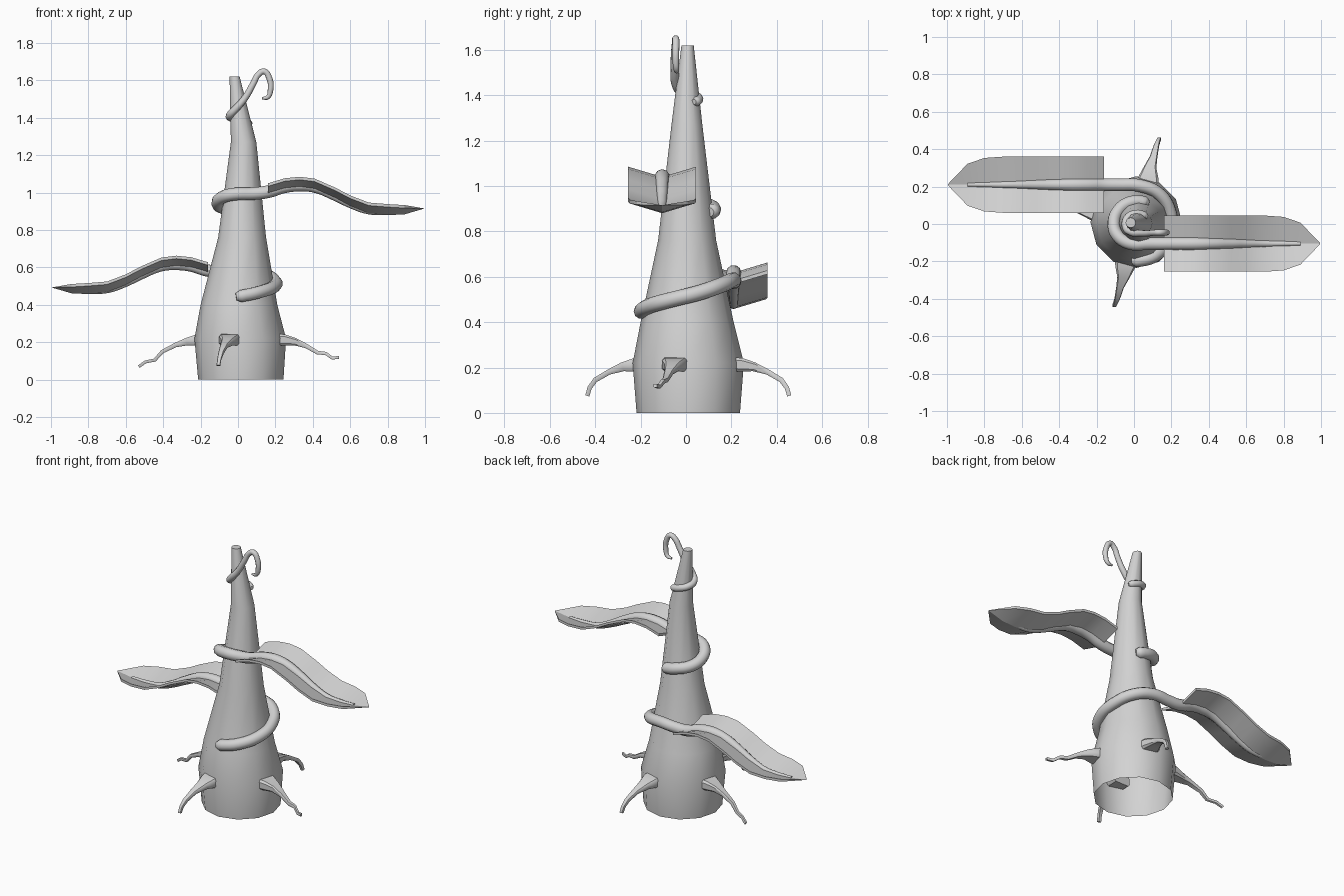
import bpy, bmesh, math
from mathutils import Vector

old = bpy.data.objects.get("Cube")
if old:
    bpy.data.objects.remove(old, do_unlink=True)

grey = bpy.data.materials.new("plain grey")
grey.use_nodes = True
GREY = (0.65, 0.65, 0.65, 1)
grey.diffuse_color = GREY
grey.node_tree.nodes["Principled BSDF"].inputs["Base Color"].default_value = GREY


def add_object(name, mesh, angle=40):
    ob = bpy.data.objects.new(name, mesh)
    bpy.context.collection.objects.link(ob)
    mesh.materials.clear()
    mesh.materials.append(grey)
    bpy.ops.object.select_all(action='DESELECT')
    ob.select_set(True)
    bpy.context.view_layer.objects.active = ob
    bpy.ops.object.shade_smooth_by_angle(angle=math.radians(angle))
    return ob


def loft(name, rings, cap_start=True, cap_end=True, angle=40):
    """Skin closed rings of points, with optional end caps."""
    bm = bmesh.new()
    loops = [[bm.verts.new(p) for p in ring] for ring in rings]
    n = len(loops[0])
    for a, b in zip(loops, loops[1:]):
        for i in range(n):
            j = (i + 1) % n
            bm.faces.new((a[i], a[j], b[j], b[i]))
    if cap_start:
        bm.faces.new(loops[0][::-1])
    if cap_end:
        bm.faces.new(loops[-1])
    bmesh.ops.recalc_face_normals(bm, faces=bm.faces)
    mesh = bpy.data.meshes.new(name)
    bm.to_mesh(mesh)
    bm.free()
    return add_object(name, mesh, angle)


def tube(name, points, radii):
    """Smooth tapering tube through the points."""
    cu = bpy.data.curves.new(name + "_path", 'CURVE')
    cu.dimensions = '3D'
    cu.bevel_depth = 1
    cu.bevel_resolution = 3
    cu.resolution_u = 5
    cu.use_fill_caps = True
    sp = cu.splines.new('BEZIER')
    sp.bezier_points.add(len(points) - 1)
    for bp, co, r in zip(sp.bezier_points, points, radii):
        bp.co = co
        bp.radius = r
        bp.handle_left_type = bp.handle_right_type = 'AUTO'
    tmp = bpy.data.objects.new(name + "_path", cu)
    bpy.context.collection.objects.link(tmp)
    deps = bpy.context.evaluated_depsgraph_get()
    mesh = bpy.data.meshes.new_from_object(tmp.evaluated_get(deps))
    bpy.data.objects.remove(tmp, do_unlink=True)
    mesh.name = name
    return add_object(name, mesh, 50)


# Trunk: leaning twelve-sided cone, open underneath (z, centre x, centre y, radius)
TRUNK = [(0, .015, .01, .228), (.22, .012, .01, .245), (.4, .005, .005, .205),
         (.76, .022, .005, .128), (1.27, .03, .004, .068), (1.62, -.018, .007, .027)]
SIDES = 12
loft("trunk", [[(cx + r * math.cos(math.tau * i / SIDES),
                 cy + r * math.sin(math.tau * i / SIDES), z) for i in range(SIDES)]
               for z, cx, cy, r in TRUNK], cap_start=False)

# Roots: chamfered box sections (distance out, sideways, height, half width, half height)
BASE = [(.17, -.06, .215, .057, .032), (.235, -.06, .212, .055, .03),
        (.29, -.07, .203, .034, .02)]
SHORT = BASE + [(.35, -.09, .18, .02, .012), (.41, -.105, .145, .014, .011),
                (.435, -.115, .11, .011, .01), (.445, -.12, .075, .01, .009)]
LONG_LEFT = BASE + [(.35, -.085, .18, .02, .012), (.41, -.1, .145, .013, .01),
                    (.455, -.11, .14, .01, .009), (.49, -.13, .115, .009, .008),
                    (.525, -.145, .12, .008, .008)]
LONG_RIGHT = BASE + [(.35, -.085, .185, .02, .012), (.42, -.1, .15, .013, .01),
                     (.46, -.11, .105, .01, .009), (.51, -.13, .095, .009, .008),
                     (.545, -.145, .07, .008, .008)]
SECTION = [(-1, -.6), (-.8, -1), (.8, -1), (1, -.6), (1, .6), (.8, 1), (-.8, 1), (-1, .6)]


def root(name, degrees, path):
    a = math.radians(degrees)
    out = Vector((math.cos(a), math.sin(a), 0))
    side = Vector((-math.sin(a), math.cos(a), 0))
    rings = []
    for k, (d, t, z, w, h) in enumerate(path):
        p, q = path[max(k - 1, 0)], path[min(k + 1, len(path) - 1)]
        along = Vector((q[0] - p[0], q[2] - p[2])).normalized()
        normal = out * -along.y + Vector((0, 0, along.x))
        centre = Vector((.015, .01, z)) + out * d + side * t
        rings.append([centre + side * (u * w) + normal * (v * h) for u, v in SECTION])
    loft(name, rings)


root("front_root", -90, SHORT)
root("back_root", 90, SHORT)
root("left_root", 0, LONG_LEFT)
root("right_root", 180, LONG_RIGHT)

# Long leaves, each with a vine along the midrib (distance out, height, half width)
LEAF = [(.16, 1.005, .15), (.25, 1.032, .15), (.33, 1.04, .15), (.41, 1.03, .15),
        (.52, .982, .15), (.6, .94, .15), (.7, .902, .15), (.8, .896, .143),
        (.89, .9, .112), (.995, .915, .003)]


def leaf(name, sign, y, drop):
    rings = []
    for x, z, w in LEAF:
        z -= drop
        rise, thick = .045 * w / .15, .016 * min(1, w * 9)
        top = [(sign * x, y - w, z + rise), (sign * x, y, z), (sign * x, y + w, z + rise)]
        under = [(px, py, pz - thick) for px, py, pz in reversed(top)]
        rings.append(top + under)
    loft(name, rings, angle=25)


def vine(name, coil, sign, y, drop):
    rib = [(sign * x, y, z - drop) for x, z, w in LEAF[:-1]]
    radii = [.02] + [.034] * (len(coil) + 2)
    taper = len(coil) + len(rib) - len(radii)
    radii += [.034 - .024 * (i + 1) / taper for i in range(taper)]
    tube(name, coil + rib, radii)


leaf("upper_leaf", 1, -.105, 0)
vine("upper_vine", [(.075, .105, .885), (.055, .115, .888), (-.02, .115, .905),
                    (-.085, .07, .92), (-.108, 0, .945), (-.085, -.065, .975),
                    (-.02, -.105, .992), (.08, -.105, .995)], 1, -.105, 0)
leaf("lower_leaf", -1, .21, .422)
vine("lower_vine", [(-.01, -.198, .443), (.015, -.197, .447), (.12, -.165, .47),
                    (.195, -.06, .5), (.195, .06, .53), (.135, .16, .565),
                    (.03, .205, .585), (-.08, .21, .58)], -1, .21, .422)

# Curling tendril near the top
TENDRIL = [(.07, .035, 1.37), (.055, .045, 1.372), (.01, .055, 1.385), (-.037, .03, 1.4),
           (-.042, -.02, 1.415), (-.01, -.045, 1.45), (.04, -.05, 1.51), (.08, -.05, 1.58),
           (.112, -.046, 1.635), (.14, -.045, 1.648), (.168, -.045, 1.61),
           (.174, -.045, 1.55), (.158, -.042, 1.51), (.128, -.04, 1.505)]
tube("top_tendril", TENDRIL,
     [.012] + [.021] * 4 + [.02, .018, .017, .016, .016, .016, .015, .012, .006])
